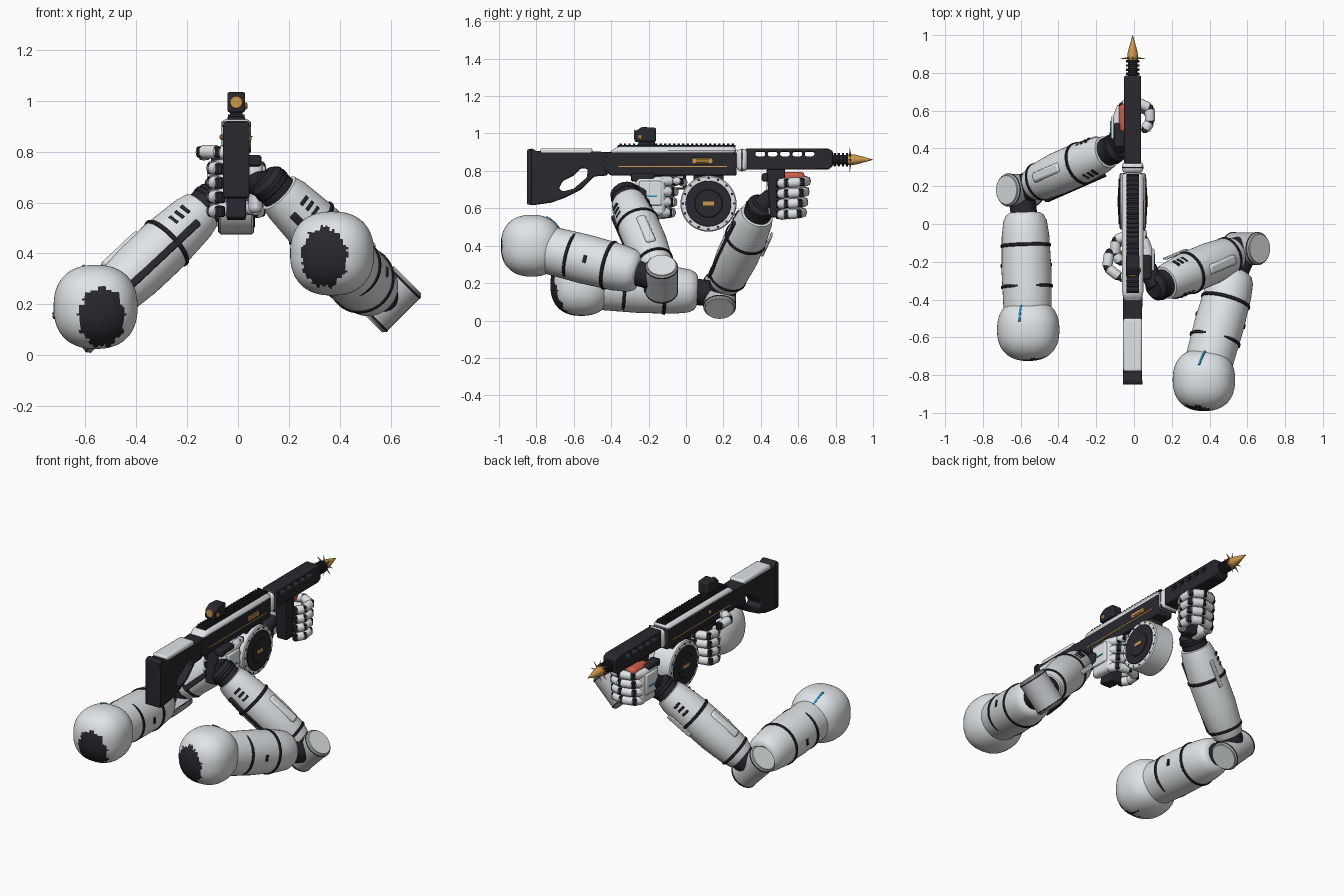
import bpy, bmesh
from math import radians, sin, cos, pi, atan2
from mathutils import Vector as V, Matrix

cube = bpy.data.objects.get("Cube")
if cube:
    bpy.data.objects.remove(cube)


def material(name, r, g, b):
    m = bpy.data.materials.new(name)
    m.use_nodes = True
    m.diffuse_color = (r, g, b, 1)
    m.node_tree.nodes["Principled BSDF"].inputs["Base Color"].default_value = (r, g, b, 1)
    return m


ARMOUR = material("light grey armour", .75, .78, .80)
DARK = material("charcoal", .021, .021, .028)
STEEL = material("mid grey", .52, .54, .56)
GOLD = material("gold", .62, .32, .07)
ORANGE = material("orange red", .62, .11, .06)
BLUE = material("blue", .02, .29, .58)
X = -.007  # centre line of the rifle


def finish(name, bm, mats, matrix=None, bevel=0):
    bmesh.ops.recalc_face_normals(bm, faces=bm.faces[:])
    me = bpy.data.meshes.new(name)
    bm.to_mesh(me)
    bm.free()
    for m in mats if isinstance(mats, list) else [mats]:
        me.materials.append(m)
    for p in me.polygons:
        p.use_smooth = True
    me.set_sharp_from_angle(angle=radians(35))
    ob = bpy.data.objects.new(name, me)
    bpy.context.collection.objects.link(ob)
    ob.matrix_world = matrix or Matrix()
    if bevel:
        mod = ob.modifiers.new("Bevel", 'BEVEL')
        mod.width, mod.segments, mod.limit_method = bevel, 2, 'ANGLE'
    return ob


def box(name, centre, size, mat, bevel=.006, matrix=None):
    bm = bmesh.new()
    bmesh.ops.create_cube(bm, size=1)
    bmesh.ops.scale(bm, vec=V(size), verts=bm.verts)
    bmesh.ops.translate(bm, vec=V(centre), verts=bm.verts)
    return finish(name, bm, mat, matrix, bevel)


def frame(origin, d, u):
    # local x follows u, local z follows d
    d = V(d).normalized()
    u = V(u)
    u = (u - d * u.dot(d)).normalized()
    return Matrix.Translation(origin) @ Matrix((u, d.cross(u), d)).transposed().to_4x4()


def lathe(name, p, q, profile, mat, n=32):
    # profile: (fraction of the way from p to q, radius)
    p, q = V(p), V(q)
    d = q - p
    bm = bmesh.new()
    rings = [[bm.verts.new((r * cos(2 * pi * i / n), r * sin(2 * pi * i / n), t * d.length))
              for i in range(n)] for t, r in profile]
    for a, b in zip(rings, rings[1:]):
        for i in range(n):
            bm.faces.new((a[i], a[i - 1], b[i - 1], b[i]))
    bm.faces.new(rings[0])
    bm.faces.new(rings[-1])
    up = V((1, 0, 0)) if abs(d.normalized().x) < .9 else V((0, 0, 1))
    return finish(name, bm, mat, frame(p, d, up))


def rod(name, p, q, r, mat, n=16, c=.006):
    e = c / (V(q) - V(p)).length
    return lathe(name, p, q, [(0, r - c), (e, r), (1 - e, r), (1, r - c)], mat, n)


def side_profile(name, outline, width, mat, holes=(), bevel=.008):
    # side silhouette in (y, z), extruded across x
    bm = bmesh.new()
    for loop in [outline, *holes]:
        vs = [bm.verts.new((X - width / 2, y, z)) for y, z in loop]
        for i in range(len(vs)):
            bm.edges.new((vs[i - 1], vs[i]))
    bmesh.ops.triangle_fill(bm, edges=bm.edges[:], use_beauty=True)
    ext = bmesh.ops.extrude_face_region(bm, geom=bm.faces[:])
    bmesh.ops.translate(bm, vec=(width, 0, 0),
                        verts=[g for g in ext["geom"] if isinstance(g, bmesh.types.BMVert)])
    return finish(name, bm, mat, None, bevel)


# --- Rifle: stock, receiver, handguard ---
side_profile("stock", [(-.85, .63), (-.83, .615), (-.72, .63), (-.65, .655), (-.56, .70), (-.49, .77),
                       (-.42, .775), (-.40, .90), (-.52, .905), (-.80, .905), (-.82, .92), (-.85, .915)],
             .1, DARK, [[(-.68, .705), (-.66, .69), (-.60, .705), (-.53, .765), (-.525, .81),
                         (-.56, .815), (-.60, .775), (-.66, .745)]])
box("stock_cheek_plate", (X, -.64, .905), (.1, .28, .032), ARMOUR, .01)
box("butt_pad", (X, -.838, .765), (.105, .025, .29), DARK)
side_profile("receiver", [(-.44, .80), (-.40, .775), (.27, .775), (.27, .9), (-.43, .9)], .105, DARK)
side_profile("receiver_top_cover", [(-.42, .89), (-.37, .93), (.27, .93), (.27, .89)], .112, ARMOUR, bevel=.02)
box("top_rail", (X, -.05, .932), (.068, .63, .012), DARK, .003)
for i in range(26):
    box("rail_tooth", (X, -.35 + i * .024, .941), (.064, .013, .012), DARK, .002)
box("barrel_collar", (X, .30, .858), (.112, .06, .118), ARMOUR, .02)
box("collar_groove", (X, .30, .858), (.116, .006, .122), DARK, .02)
slots = [[(y, .878), (y + .044, .878), (y + .05, .89), (y + .044, .902), (y, .902), (y - .006, .89)]
         for y in [.375 + i * .066 for i in range(5)]]
side_profile("handguard", [(.32, .807), (.76, .807), (.785, .825), (.785, .905), (.76, .92), (.32, .92)],
             .09, DARK, slots, .012)

# --- Muzzle, spike and star ---
rod("muzzle", (X, .77, .86), (X, .87, .86), .026, DARK, 20)
for y in (.795, .817, .839, .861):
    rod("muzzle_ring", (X, y - .006, .86), (X, y + .006, .86), .036, DARK, 20, .002)
lathe("muzzle_spike", (X, .865, .86), (X, 1, .86), [(0, .028), (.25, .028), (.5, .02), (1, .001)], GOLD, 16)
for i in range(8):
    a = i * pi / 4
    lathe("star_spike", (X, .88, .86), (X + .065 * cos(a), .875, .86 + .065 * sin(a)),
          [(0, .010), (1, .0008)], GOLD, 6)

# --- Gold trim ---
for s in (-1, 1):
    box("receiver_trim", (X + s * .053, -.07, .823), (.004, .58, .006), GOLD, 0)
box("ejection_port", (X + .053, .088, .853), (.008, .108, .03), GOLD, .003)
box("port_cover", (X + .058, .088, .853), (.006, .07, .014), GOLD, .002)
rod("bolt_button", (X - .05, -.15, .858), (X - .065, -.15, .858), .012, GOLD)

# --- Sight ---
box("sight_base", (X, -.21, .947), (.05, .09, .03), DARK)
side_profile("sight", [(-.275, .955), (-.16, .955), (-.16, 1.03), (-.235, 1.035), (-.275, 1.01)], .07, DARK)
rod("sight_lens", (X, -.27, .995), (X, -.278, .995), .025, GOLD, 20, .002)
rod("sight_knob", (X, -.245, .98), (X + .045, -.245, .98), .014, GOLD)

# --- Drum magazine ---
DY, DZ = .12, .625
box("magazine_neck", (X, DY, .76), (.085, .16, .08), DARK)
rod("drum", (-.075, DY, DZ), (.06, DY, DZ), .15, ARMOUR, 48)
for s, x in ((-1, -.075), (1, .06)):
    rod("drum_disc", (x, DY, DZ), (x + s * .006, DY, DZ), .122, DARK, 48, .002)
    rod("drum_ring", (x, DY, DZ), (x + s * .010, DY, DZ), .075, DARK, 40, .003)
    box("drum_label", (x + s * .010, DY, DZ), (.006, .06, .02), GOLD, 0)
    for i in range(16):
        a = i * pi / 8
        c = V((x, DY + .136 * cos(a), DZ + .136 * sin(a)))
        rod("drum_bolt", c, c + V((s * .003, 0, 0)), .006, DARK, 8, .001)

# --- Grips and trigger guard ---
side_profile("pistol_grip", [(-.27, .54), (-.17, .53), (-.13, .78), (-.24, .78)], .075, DARK)
side_profile("front_grip", [(.45, .55), (.52, .55), (.53, .81), (.43, .81)], .07, DARK)
side_profile("trigger_guard", [(-.14, .70), (.0, .70), (.0, .78), (-.14, .78)], .03, DARK,
             [[(-.13, .71), (-.015, .71), (-.015, .77), (-.13, .77)]], .003)


def arm(side, shoulder, upper_end, elbow, axis, wrist, patch, s):
    shoulder, upper_end, elbow, wrist, axis = map(V, (shoulder, upper_end, elbow, wrist, axis))
    axis.normalize()
    # slightly squared shoulder ball with a ragged dark opening facing forward
    bm = bmesh.new()
    bmesh.ops.create_uvsphere(bm, u_segments=96, v_segments=64, radius=1)
    for v in bm.verts:
        v.co *= .165 / sum(abs(c) ** 2.35 for c in v.co) ** (1 / 2.35)
    for f in bm.faces:
        c = f.calc_center_median()
        x, z = (c.x - patch[0]) / .09, (c.z - patch[1]) / .118
        a = atan2(z, x)
        f.material_index = int(c.y < 0 and x * x + z * z < 1 + .1 * sin(9 * a) + .08 * sin(23 * a))
    finish(side + "_shoulder", bm, [ARMOUR, DARK], Matrix.Translation(shoulder))
    # blue stripe curving over the ball
    d = (upper_end - shoulder).normalized()
    u = V((-.28, 0, 1)).normalized()
    for i in range(6):
        a = radians(16 + i * 7)
        n = u * cos(a) + d * sin(a)
        box(side + "_shoulder_stripe", (.174, 0, 0), (.008, .011, .023), BLUE, 0,
            frame(shoulder, d * cos(a) - u * sin(a), n))
    # upper arm: one full band, one broken band showing on both flanks
    lathe(side + "_upper_arm", shoulder, upper_end,
          [(0, .12), (.2, .128), (.5, .132), (.8, .126), (.93, .115), (.98, .10), (1, .08)], ARMOUR, 40)
    c = shoulder.lerp(upper_end, .72)
    rod(side + "_upper_arm_band", c - d * .009, c + d * .009, .134, DARK, 40, .004)
    c = shoulder.lerp(upper_end, .37)
    for k in (-1, 1):
        o = c + V((k * .012, 0, 0))
        rod(side + "_broken_band", o - d * .008, o + d * .008, .126, DARK, 40, .003)
    M = frame(shoulder.lerp(upper_end, .55), d, (1, 0, 0))
    for k in (-1, 1):
        box(side + "_upper_arm_vent", (k * .13, 0, 0), (.012, .04, .018), DARK, .003, M)
    # elbow
    rod(side + "_elbow_link", upper_end - d * .05, elbow, .07, DARK, 24)
    rod(side + "_elbow_drum", elbow - axis * .103, elbow + axis * .103, .086, STEEL, 32)
    for k in (-1, 1):
        rod(side + "_elbow_seam", elbow + axis * k * .088, elbow + axis * k * .094, .088, DARK, 32, .001)
        rod(side + "_elbow_face", elbow + axis * k * .1, elbow + axis * k * .109, .078, ARMOUR, 32, .002)
    # forearm
    f = wrist - elbow
    L = f.length
    d = f.normalized()
    rod(side + "_forearm_link", elbow, elbow + f * .18, .078, DARK, 24)
    lathe(side + "_forearm", elbow, wrist, [(.10, .05), (.13, .085), (.2, .10), (.4, .112), (.62, .112),
                                            (.85, .098), (.91, .087), (.92, .06)], ARMOUR, 40)
    for t, r in ((.2, .104), (.64, .117)):
        c = elbow + f * t
        rod(side + "_forearm_band", c - d * .009, c + d * .009, r, DARK, 40, .004)
    M = frame(elbow, d, axis)
    box(side + "_forearm_pad", (.105, 0, L * .42), (.03, .055, .20), ARMOUR, .014, M)
    for i in range(3):
        z = L * (.72 + i * .045)
        for k in (-1, 1):
            turn = M @ Matrix.Rotation(k * radians(62), 4, 'Z')
            box(side + "_forearm_vent", (.101, 0, z), (.012, .045, .014), DARK, .003, turn)
    box(side + "_forearm_strip", (-.025, s * .105, L * .5), (.03, .016, L * .62), DARK, .006, M)
    box(side + "_forearm_guard", (-.04, -s * .110, L * .68), (.03, .01, .17), ARMOUR, .004, M)
    # wrist joint
    rod(side + "_wrist", wrist - f * .13, wrist + d * .03, .075, DARK, 24, .02)
    rod(side + "_wrist_ring", wrist - f * .05, wrist, .08, DARK, 12, .01)


def hand(side, s, gy, wrist):
    # fingers wrap the grip towards s * x, the back of the hand is opposite
    def P(x, y, z):
        return V((X + s * x, gy + y, z))

    def digit(name, points, r):
        for a, b in zip(points, points[1:]):
            lathe(name, a, b, [(-.04, r * .55), (.08, r * .95), (.2, r), (.8, r), (.92, r * .95),
                               (1.04, r * .55)], ARMOUR, 12)
            rod(name + "_joint", b - V((0, 0, r * .8)), b + V((0, 0, r * .8)), r * .75, DARK, 10, .004)

    rod(side + "_hand_link", wrist, P(-.075, -.03, .67), .05, DARK, 16)
    box(side + "_palm", P(-.075, .01, .665), (.055, .16, .21), ARMOUR, .02)
    box(side + "_hand_plate", P(-.105, .01, .68), (.02, .12, .13), ARMOUR, .008)
    box(side + "_hand_stripe", P(-.116, .01, .665), (.006, .07, .007), BLUE, 0)
    box(side + "_thumb_base", P(-.07, -.03, .765), (.06, .13, .045), DARK, .012)
    for i in range(4):
        z, k = .745 - i * .056, 1 - .05 * i
        digit(side + "_finger", [P(-.08, .06, z), P(-.055, .125 * k, z), P(.02, .145 * k, z),
                                 P(.09, .115 * k, z - .005), P(.092, .04, z - .01),
                                 P(.065, .0, z - .012)], .027)
    return P, digit


right_wrist, left_wrist = V((-.10, .40, .61)), V((.12, -.33, .68))
arm("right", (-.56, -.56, .19), (-.578, .06, .155), (-.60, .18, .14), (-.7, 0, .72), right_wrist, (.025, -.04), 1)
arm("left", (.37, -.825, .40), (.53, -.25, .255), (.59, -.13, .22), (.7, 0, .7), left_wrist, (-.03, -.015), -1)
hand("right", 1, .50, right_wrist)
P, digit = hand("left", -1, -.20, left_wrist)
digit("left_thumb", [P(-.0, -.08, .79), P(.07, -.08, .80), P(.135, -.03, .80), P(.125, .05, .79)], .027)
digit("left_trigger_finger", [P(-.06, .09, .75), P(-.05, .17, .745), P(.0, .19, .735)], .022)

# --- Orange thumb pad under the handguard ---
box("orange_thumb", (-.045, .56, .765), (.07, .15, .06), ORANGE, .02)
